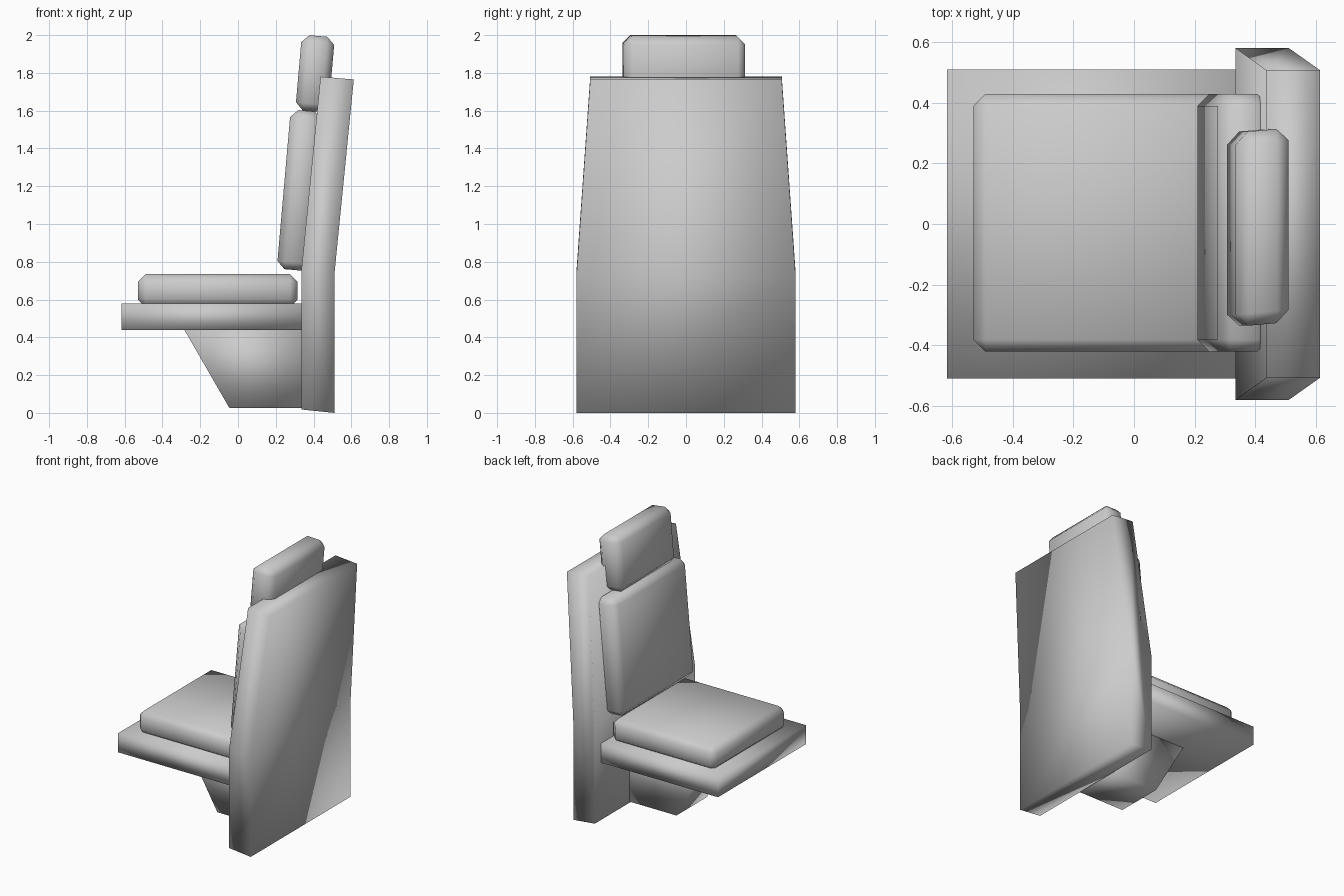
import bpy, bmesh
from math import radians
from mathutils import Matrix

if "Cube" in bpy.data.objects:
    bpy.data.objects.remove(bpy.data.objects["Cube"])


def finish(name, bm):
    bmesh.ops.recalc_face_normals(bm, faces=bm.faces[:])
    for f in bm.faces:
        f.smooth = True
    mesh = bpy.data.meshes.new(name)
    bm.to_mesh(mesh)
    bm.free()
    obj = bpy.data.objects.new(name, mesh)
    bpy.context.collection.objects.link(obj)
    return obj


def extrude_profile(name, stations):
    """Solid from (x, z, half_width) points running round an xz outline."""
    bm = bmesh.new()
    left = [bm.verts.new((x, -w, z)) for x, z, w in stations]
    right = [bm.verts.new((x, w, z)) for x, z, w in stations]
    bm.faces.new(left)
    bm.faces.new(right[::-1])
    for i in range(len(left)):
        j = (i + 1) % len(left)
        bm.faces.new((left[i], right[i], right[j], left[j]))
    return finish(name, bm)


def cushion(name, size, centre, tilt=0, bevel=0.04, skew=0):
    """Chamfered pad, leaned back by tilt degrees."""
    bm = bmesh.new()
    bmesh.ops.create_cube(bm, size=1)
    bmesh.ops.scale(bm, vec=size, verts=bm.verts[:])
    bmesh.ops.bevel(bm, geom=bm.edges[:], offset=bevel, segments=1,
                    affect='EDGES', profile=0.5)
    for v in bm.verts:
        v.co.y += skew * v.co.x
    bm.transform(Matrix.Translation(centre) @ Matrix.Rotation(radians(tilt), 4, 'Y'))
    return finish(name, bm)


# Tall back shell, straight below and leaning and tapering above
extrude_profile("back_shell", [
    (0.335, 0.018, 0.58), (0.51, 0.0, 0.58), (0.51, 0.73, 0.58),
    (0.613, 1.765, 0.507), (0.437, 1.78, 0.507), (0.335, 0.75, 0.58)])

# Seat board
extrude_profile("seat_board", [
    (-0.617, 0.44, 0.51), (0.345, 0.44, 0.51),
    (0.345, 0.58, 0.51), (-0.617, 0.58, 0.51)])

# Slanted bracket under the seat
extrude_profile("support_bracket", [
    (-0.29, 0.45, 0.175), (-0.045, 0.025, 0.175),
    (0.345, 0.025, 0.175), (0.345, 0.45, 0.175)])

# Cushions
cushion("seat_cushion", (0.845, 0.85, 0.175), (-0.107, 0.004, 0.6475))
cushion("back_cushion", (0.17, 0.85, 0.845), (0.327, 0.004, 1.178), tilt=5)
cushion("headrest", (0.175, 0.64, 0.4), (0.408, -0.011, 1.796), tilt=5, skew=0.09)
